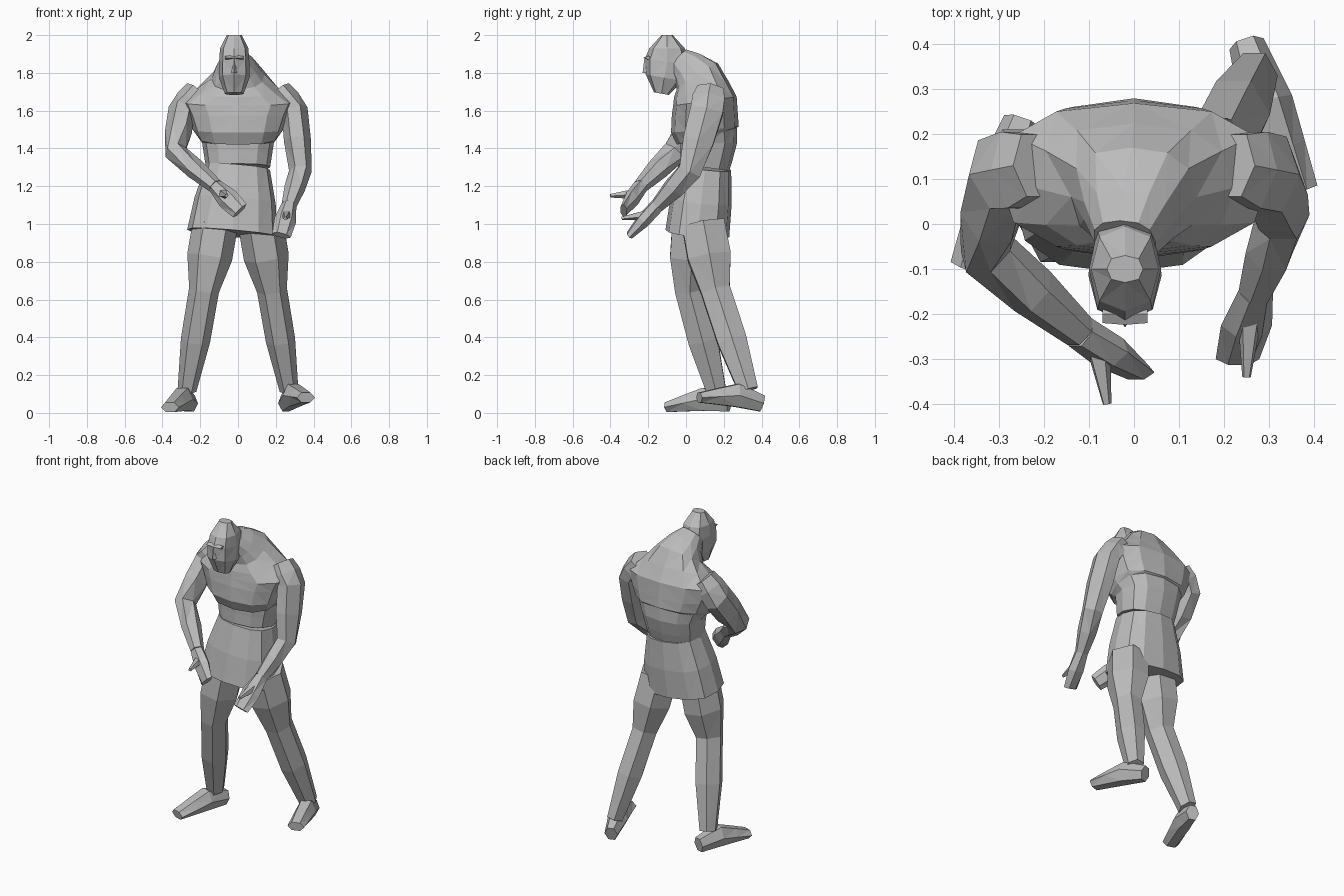
import bpy, bmesh
from math import cos, sin, tau, copysign
from mathutils import Vector

if "Cube" in bpy.data.objects:
    bpy.data.objects.remove(bpy.data.objects["Cube"], do_unlink=True)

grey = bpy.data.materials.new("stone grey")
grey.use_nodes = True
grey.diffuse_color = (.5, .5, .5, 1)
shader = grey.node_tree.nodes["Principled BSDF"]
shader.inputs["Base Color"].default_value = grey.diffuse_color

FORWARD = Vector((0, 1, 0))
UP = Vector((0, 0, 1))


def loft(name, rings):
    """Skin equal point rings into a closed, flat-faced mesh."""
    bm = bmesh.new()
    loops = [[bm.verts.new(point) for point in ring] for ring in rings]
    for low, high in zip(loops, loops[1:]):
        for i in range(len(low)):
            bm.faces.new((low[i - 1], low[i], high[i], high[i - 1]))
    bm.faces.new(loops[0])
    bm.faces.new(loops[-1])
    quads = [face for face in bm.faces if len(face.verts) == 4]
    bmesh.ops.triangulate(bm, faces=quads)
    bmesh.ops.recalc_face_normals(bm, faces=bm.faces)
    mesh = bpy.data.meshes.new(name)
    bm.to_mesh(mesh)
    bm.free()
    mesh.materials.append(grey)
    obj = bpy.data.objects.new(name, mesh)
    bpy.context.collection.objects.link(obj)


def oval(center, side, depth, count, boxy):
    """A ring of points; a lower boxy power squares it off."""
    points = []
    for i in range(count):
        angle = tau * i / count
        c, s = cos(angle), sin(angle)
        points.append(center + side * copysign(abs(c) ** boxy, c)
                      + depth * copysign(abs(s) ** boxy, s))
    return points


def chain(name, joints, swell=0, count=6, boxy=1, reference=FORWARD):
    """Skin a chain of (centre, half width, half depth) joints.
    Every bone gets a middle ring, swollen like a muscle."""
    path = []
    for joint, following in zip(joints, joints[1:]):
        start, end = Vector(joint[0]), Vector(following[0])
        middle = [(a + b) / 2 * (1 + swell) for a, b in zip(joint[1:], following[1:])]
        path += [(start, *joint[1:]), (start.lerp(end, .5), *middle)]
    last = joints[-1]
    path.append((Vector(last[0]), *last[1:]))
    rings = []
    for i, (center, width, depth) in enumerate(path):
        before, after = path[max(i - 1, 0)], path[min(i + 1, len(path) - 1)]
        along = (after[0] - before[0]).normalized()
        side = along.cross(reference).normalized()
        across = side.cross(along)
        rings.append(oval(center, side * width, across * depth, count, boxy))
    loft(name, rings)


# Skirt from hem to waist
waist = (0, .1, 1.3)
chain("skirt", [
    ((-.03, .06, .95), .24, .17),
    (waist, .17, .14),
], swell=.05, count=12, boxy=.8)

# Hunched torso: waist, ribs, chest, shoulders, trapezius, neck
chain("torso", [
    (waist, .17, .13),
    ((0, .12, 1.43), .19, .15),
    ((0, .1, 1.5), .24, .18),
    ((0, .1, 1.65), .3, .17),
    ((0, .06, 1.78), .14, .13),
    ((-.02, -.04, 1.87), .07, .07),
], count=12, boxy=.8)

# Head from beard to crown, with brow and nose
face_x = -.02
chain("head", [
    ((face_x, -.13, 1.69), .05, .04),
    ((face_x, -.1, 1.86), .08, .12),
    ((face_x, -.1, 2), .04, .03),
], swell=.25, count=8, boxy=.8)
brow = Vector((face_x, -.2, 1.88))
chain("brow", [
    (brow - Vector((.05, 0, 0)), .01, .02),
    (brow + Vector((.05, 0, 0)), .01, .02),
], swell=.2, count=4)
chain("nose", [
    (brow, .01, .02),
    (brow - UP * .08, .02, .03),
], count=4)

# Arms: elbow, wrist, fingertips and thumb tip set each pose
poses = {
    "right": (-1, (-.33, -.06, 1.38), (-.12, -.24, 1.2), (.01, -.33, 1.07), (-.06, -.4, 1.15)),
    "left": (1, (.33, .02, 1.28), (.27, -.15, 1.1), (.23, -.3, .94), (.25, -.34, 1.03)),
}
for name, (side, elbow, wrist, tip, thumb) in poses.items():
    chain(name + "_arm", [
        ((side * .22, .13, 1.71), .06, .08),
        ((side * .3, .11, 1.6), .07, .1),
        (elbow, .06, .07),
        (wrist, .04, .04),
    ], swell=.1)
    chain(name + "_hand", [
        (wrist, .04, .04),
        (tip, .05, .02),
    ], swell=.3)
    chain(name + "_thumb", [
        (Vector(wrist).lerp(Vector(tip), .3), .03, .03),
        (thumb, .01, .01),
    ], count=5)

# Legs and turned-out feet; the stride sets the left one back
for name, side, stride in (("right", -1, 0), ("left", 1, .17)):
    ankle = Vector((side * .27, .16 + stride, .12))
    chain(name + "_leg", [
        ((side * .12, .04 + stride * .3, 1), .12, .13),
        ((side * .18, .02 + stride * .8, .65), .08, .09),
        (ankle, .05, .06),
    ], swell=.2)
    heel = Vector((side * .25, ankle.y + .07, .05))
    toe = Vector((side * .36, ankle.y - .26, .03 + stride * .3))
    instep = heel.lerp(toe, .4) + UP * .03
    chain(name + "_foot", [
        (heel, .04, .05),
        (instep, .06, .07),
        (toe, .05, .03),
    ], reference=UP)
